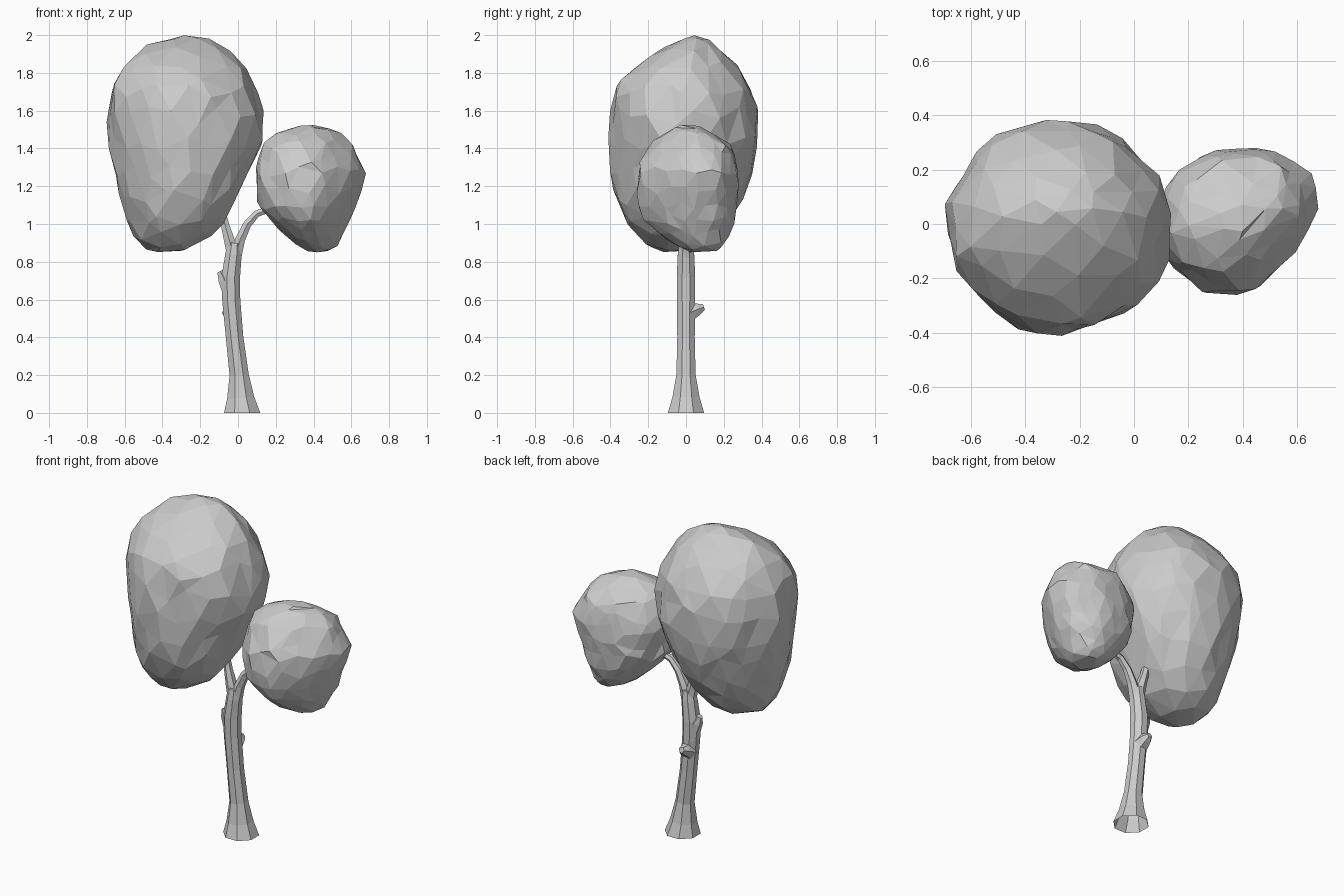
import bpy, bmesh, math, random
from mathutils import Vector

if "Cube" in bpy.data.objects:
    bpy.data.objects.remove(bpy.data.objects["Cube"], do_unlink=True)

grey = bpy.data.materials.new("plain grey")
grey.use_nodes = True
grey.diffuse_color = (0.6, 0.6, 0.6, 1)
grey.node_tree.nodes["Principled BSDF"].inputs["Base Color"].default_value = (0.6, 0.6, 0.6, 1)


def finish(name, bm):
    bmesh.ops.recalc_face_normals(bm, faces=bm.faces)
    mesh = bpy.data.meshes.new(name)
    bm.to_mesh(mesh)
    bm.free()
    mesh.materials.append(grey)
    obj = bpy.data.objects.new(name, mesh)
    bpy.context.collection.objects.link(obj)


def section_at(rows, z):
    """Interpolate (x min, x max, y min, y max) between height rows."""
    for low, high in zip(rows, rows[1:]):
        if z <= high[0]:
            t = max(0, (z - low[0]) / (high[0] - low[0]))
            return [a + (b - a) * t for a, b in zip(low[1:], high[1:])]
    return rows[-1][1:]


def crown(name, rows, seed, rough, skew=0, taper=0):
    """Faceted ball of leaves, shaped by its cross-sections."""
    rng = random.Random(seed)
    bm = bmesh.new()
    bmesh.ops.create_icosphere(bm, subdivisions=3, radius=1)
    bottom, top = rows[0][0], rows[-1][0]
    for v in bm.verts:
        n = Vector([c + rng.uniform(-0.08, 0.08) for c in v.co]).normalized()
        z = (bottom + top) / 2 + n.z * (top - bottom) / 2
        x0, x1, y0, y1 = section_at(rows, z)
        flat = Vector((n.x, n.y))
        if flat.length > 0:
            flat.normalize()
        k = 1 + rng.uniform(-rough, rough)
        dx = flat.x * k * (x1 - x0) / 2
        dy = flat.y * k * (y1 - y0) / 2
        # Lean the +x end backwards and narrow it
        reach = max(0, dx)
        dy = dy * (1 - taper * reach) + skew * reach
        v.co = ((x0 + x1) / 2 + dx, (y0 + y1) / 2 + dy, z)
    finish(name, bm)


def limb(name, path, sides=8, open_foot=False):
    """Faceted tube through (x, y, z, radius) points."""
    bm = bmesh.new()
    pts = [Vector(p[:3]) for p in path]
    rings = []
    for i, p in enumerate(pts):
        along = (pts[min(i + 1, len(pts) - 1)] - pts[max(i - 1, 0)]).normalized()
        if p.z == 0:
            along = Vector((0, 0, 1))
        side = Vector((0, 1, 0)) if abs(along.y) < 0.8 else Vector((1, 0, 0))
        u = along.cross(side).normalized()
        w = along.cross(u)
        ring = []
        for s in range(sides):
            a = math.tau * (s + 0.5) / sides
            ring.append(bm.verts.new(p + path[i][3] * (u * math.cos(a) + w * math.sin(a))))
        rings.append(ring)
    for a, b in zip(rings, rings[1:]):
        for s in range(sides):
            t = (s + 1) % sides
            bm.faces.new((a[s], a[t], b[t], b[s]))
    if not open_foot:
        bm.faces.new(rings[0])
    bm.faces.new(rings[-1])
    finish(name, bm)


# Leaf crowns: z, x min, x max, y min, y max
crown("large_crown", [
    (0.85, -0.46, -0.30, -0.13, 0.02),
    (0.89, -0.53, -0.20, -0.22, 0.13),
    (0.98, -0.58, -0.09, -0.31, 0.22),
    (1.10, -0.61, -0.02, -0.37, 0.28),
    (1.25, -0.64, 0.06, -0.39, 0.34),
    (1.48, -0.69, 0.15, -0.41, 0.40),
    (1.67, -0.69, 0.12, -0.39, 0.36),
    (1.77, -0.65, 0.07, -0.34, 0.33),
    (1.88, -0.58, 0.01, -0.22, 0.23),
    (1.95, -0.48, -0.09, -0.09, 0.16),
    (2.00, -0.29, -0.19, 0.03, 0.09)], 4, 0.035)
crown("small_crown", [
    (0.85, 0.38, 0.49, 0.02, 0.16),
    (0.90, 0.29, 0.54, -0.09, 0.21),
    (1.00, 0.18, 0.59, -0.21, 0.25),
    (1.12, 0.10, 0.63, -0.27, 0.27),
    (1.27, 0.09, 0.68, -0.27, 0.28),
    (1.42, 0.12, 0.61, -0.20, 0.24),
    (1.48, 0.20, 0.55, -0.12, 0.13),
    (1.525, 0.33, 0.44, -0.03, 0.06)], 9, 0.035, 0.28, 0.6)

# Trunk with a flared, open foot
limb("trunk", [
    (0.022, 0, 0, 0.104), (0.014, 0, 0.08, 0.078), (0.006, 0, 0.2, 0.055),
    (-0.018, 0, 0.4, 0.05), (-0.036, 0, 0.6, 0.052), (-0.038, 0, 0.72, 0.053),
    (-0.024, 0, 0.84, 0.047), (-0.018, 0, 0.9, 0.038)], open_foot=True)

# Forked branches
limb("left_branch", [
    (-0.02, 0, 0.82, 0.04), (-0.045, 0, 0.91, 0.033),
    (-0.07, 0.005, 1.0, 0.025), (-0.09, 0.01, 1.09, 0.02)], 6)
limb("right_branch", [
    (-0.015, 0, 0.82, 0.037), (0.012, 0, 0.92, 0.03), (0.05, 0, 1.0, 0.025),
    (0.1, 0, 1.055, 0.021), (0.2, 0, 1.09, 0.018)], 6)

# Pruned knots
limb("side_knot", [(-0.05, 0, 0.66, 0.045), (-0.075, 0, 0.71, 0.036), (-0.095, 0, 0.75, 0.018)], 6)
limb("back_knot", [(-0.035, 0.02, 0.53, 0.05), (-0.035, 0.065, 0.55, 0.036), (-0.035, 0.095, 0.56, 0.018)], 6)
